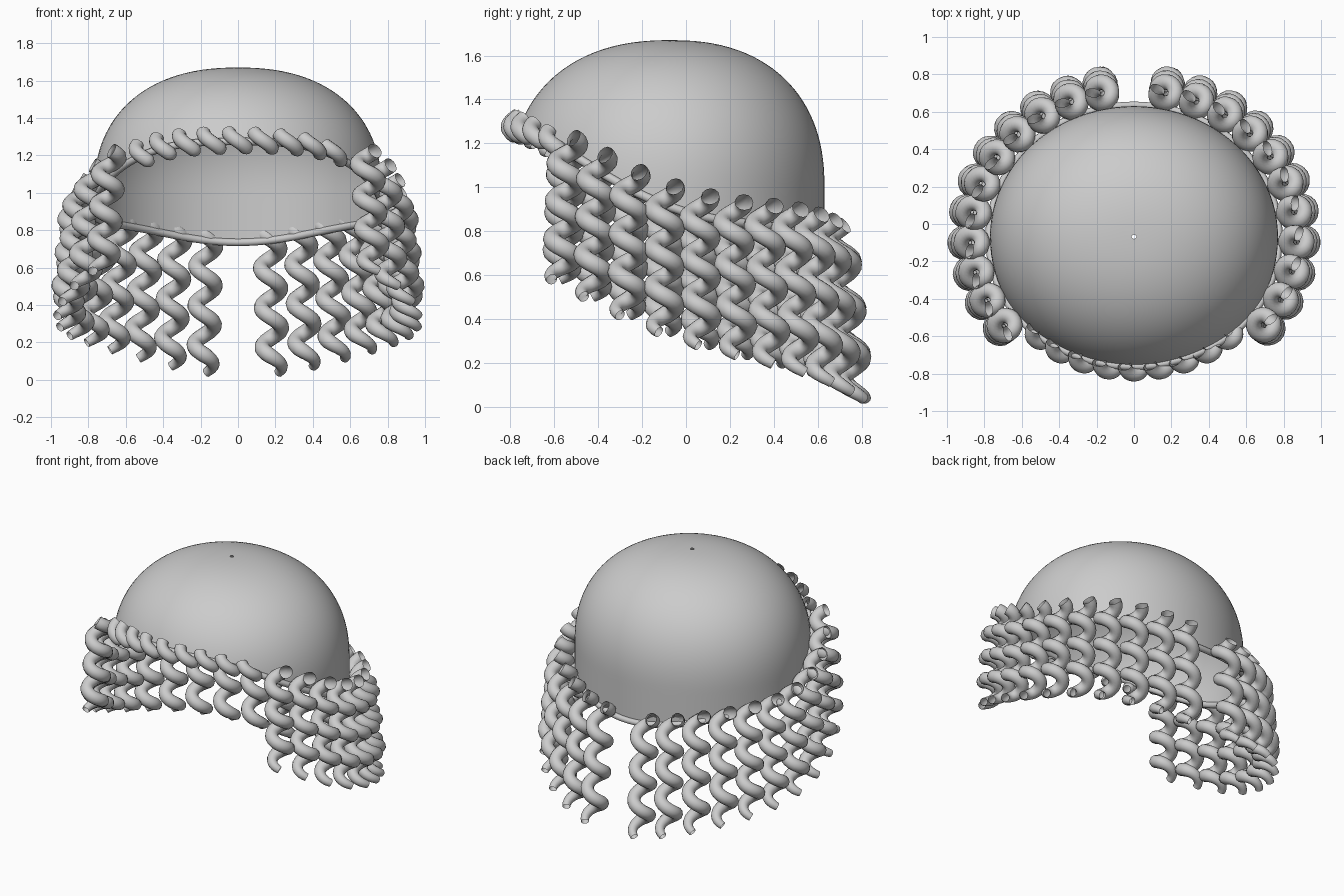
import bpy, bmesh
from math import sin, cos, pi, radians

cube = bpy.data.objects.get("Cube")
if cube:
    bpy.data.objects.remove(cube, do_unlink=True)

GREY = bpy.data.materials.new("soft_grey")
GREY.use_nodes = True
GREY.diffuse_color = (0.6, 0.6, 0.6, 1)
GREY.node_tree.nodes["Principled BSDF"].inputs["Base Color"].default_value = (0.6, 0.6, 0.6, 1)

RX, RY, YC = 0.77, 0.70, -0.07
MID, TOP, BULGE = 1.0, 1.67, 2.3
TURNS = 3.75


def rim_z(a):
    """Hairline height: high at the brow, low at the nape."""
    s = sin(a)
    return 0.91 - 0.26 * s + 0.27 * s**2 - 0.01 * s**3 - 0.175 * s**4


def cap_point(a, z, grow=0.0):
    """Point on the cap: upright wall up to MID, rounded dome above it."""
    h = max(0.0, (z - MID) / (TOP - MID))
    s = (1 - h**BULGE) ** (1 / BULGE)
    depth = RY + (0.03 if sin(a) < 0 else 0.0)
    return ((RX * s + grow) * cos(a), YC + (depth * s + grow) * sin(a), z)


def add_mesh(name, mesh):
    obj = bpy.data.objects.new(name, mesh)
    bpy.context.collection.objects.link(obj)
    mesh.materials.clear()
    mesh.materials.append(GREY)
    for p in mesh.polygons:
        p.use_smooth = True


def tube(name, points, radius, radii=None, closed=False):
    """Round tube swept along a path, open at the ends."""
    curve = bpy.data.curves.new(name + "_path", "CURVE")
    curve.dimensions = "3D"
    curve.bevel_depth = radius
    curve.bevel_resolution = 4
    spline = curve.splines.new("POLY")
    spline.points.add(len(points) - 1)
    for i, p in enumerate(points):
        spline.points[i].co = (*p, 1)
        spline.points[i].radius = radii[i] if radii else 1
    spline.use_cyclic_u = closed
    temp = bpy.data.objects.new(name + "_path", curve)
    bpy.context.collection.objects.link(temp)
    deps = bpy.context.evaluated_depsgraph_get()
    mesh = bpy.data.meshes.new_from_object(temp.evaluated_get(deps))
    mesh.name = name
    bpy.data.objects.remove(temp, do_unlink=True)
    add_mesh(name, mesh)


# Cap: rings from the slanted hairline up to the crown
def build_cap(segments=96, rings=36):
    bm = bmesh.new()
    loops = []
    for j in range(rings + 1):
        rise = sin(j / rings * pi / 2 * 0.995)
        loop = []
        for i in range(segments):
            a = 2 * pi * i / segments
            z0 = rim_z(a)
            loop.append(bm.verts.new(cap_point(a, z0 + (TOP - z0) * rise)))
        loops.append(loop)
    for low, high in zip(loops, loops[1:]):
        for i in range(segments):
            k = (i + 1) % segments
            bm.faces.new((low[i], low[k], high[k], high[i]))
    mesh = bpy.data.meshes.new("cap")
    bm.to_mesh(mesh)
    bm.free()
    add_mesh("cap", mesh)


build_cap()

# Rim band
angles = [2 * pi * i / 96 for i in range(96)]
tube("rim_band", [cap_point(a, rim_z(a), 0.005) for a in angles], 0.02, closed=True)


# Curls: helices around a hanging axis, thinning toward the tip
def curl(name, a, rise, length, turns, coil, thick, offset, drift, end_turn):
    z_top = rim_z(a) + rise
    steps = max(14, int(turns * 18))
    points, radii = [], []
    for i in range(steps + 1):
        f = i / steps
        out = offset + drift * f
        w = a + end_turn - 2 * pi * turns * (1 - f)
        points.append(((RX + out) * cos(a) + coil * cos(w),
                       YC + (RY + out) * sin(a) + coil * sin(w),
                       z_top - length * f))
        radii.append(1 - 0.4 * max(0, (f - 0.88) / 0.12))
    tube(name, points, thick, radii)


# Long curls down both sides, parted at the nape
for k in range(11):
    left_angle = radians(78.5 - 11.5 * k)
    for side, a in (("left", left_angle), ("right", pi - left_angle)):
        s = sin(a)
        curl(f"long_curl_{side}_{k + 1}", a, 0.085, 0.665 + 0.07 * s + 0.06 * s * s, TURNS,
             0.052, 0.042, 0.09 - 0.015 * s * s, 0.06 + 0.02 * s, radians(-25))

# Short fringe curls along the brow
for k in range(-4, 5):
    curl(f"fringe_curl_{k + 5}", radians(-90 + 10.3 * k), 0.05, 0.1, 0.47,
         0.05, 0.038, -0.015, 0.0, radians(85))
